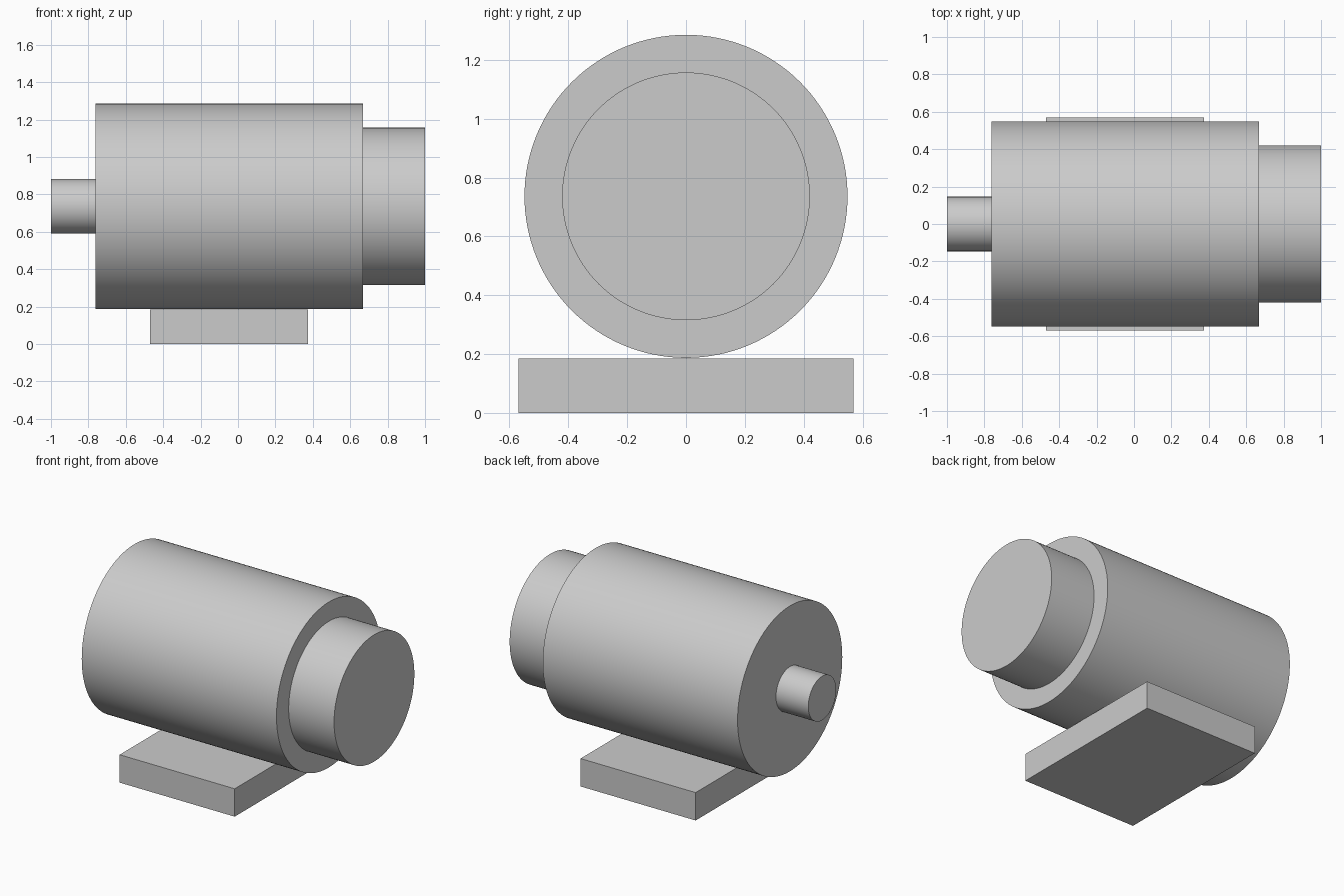
import bpy
import bmesh
import math
from mathutils import Matrix, Vector

if "Cube" in bpy.data.objects:
    bpy.data.objects.remove(bpy.data.objects["Cube"], do_unlink=True)

AXIS_Z = 0.736
SIDES = 128

# Single plain grey finish
grey = bpy.data.materials.new("plain_grey")
grey.use_nodes = True
colour = (0.6, 0.6, 0.6, 1)
grey.diffuse_color = colour
grey.node_tree.nodes["Principled BSDF"].inputs["Base Color"].default_value = colour


def add_object(name, bm):
    mesh = bpy.data.meshes.new(name)
    bm.to_mesh(mesh)
    bm.free()
    mesh.materials.append(grey)
    obj = bpy.data.objects.new(name, mesh)
    bpy.context.collection.objects.link(obj)
    return obj


def add_cylinder(name, x0, x1, radius):
    """Capped cylinder lying along x on the shared axis."""
    bm = bmesh.new()
    place = Matrix.Translation(((x0 + x1) / 2, 0, AXIS_Z)) @ Matrix.Rotation(math.pi / 2, 4, "Y")
    bmesh.ops.create_cone(bm, cap_ends=True, segments=SIDES, radius1=radius,
                          radius2=radius, depth=x1 - x0, matrix=place)
    obj = add_object(name, bm)
    bpy.ops.object.select_all(action="DESELECT")
    obj.select_set(True)
    bpy.context.view_layer.objects.active = obj
    bpy.ops.object.shade_smooth_by_angle(angle=math.radians(30))


def add_box(name, low, high):
    low, high = Vector(low), Vector(high)
    bm = bmesh.new()
    place = Matrix.Translation((low + high) / 2) @ Matrix.Diagonal((high - low).to_4d())
    place[3][3] = 1
    bmesh.ops.create_cube(bm, size=1, matrix=place)
    add_object(name, bm)


# Motor housing with rear cap and drive shaft
add_cylinder("housing", -0.763, 0.667, 0.549)
add_cylinder("end_cap", 0.667, 1.0, 0.421)
add_cylinder("drive_shaft", -1.0, -0.763, 0.146)

# Mounting foot under the housing
add_box("mounting_foot", (-0.47, -0.57, 0), (0.375, 0.57, 0.185))
